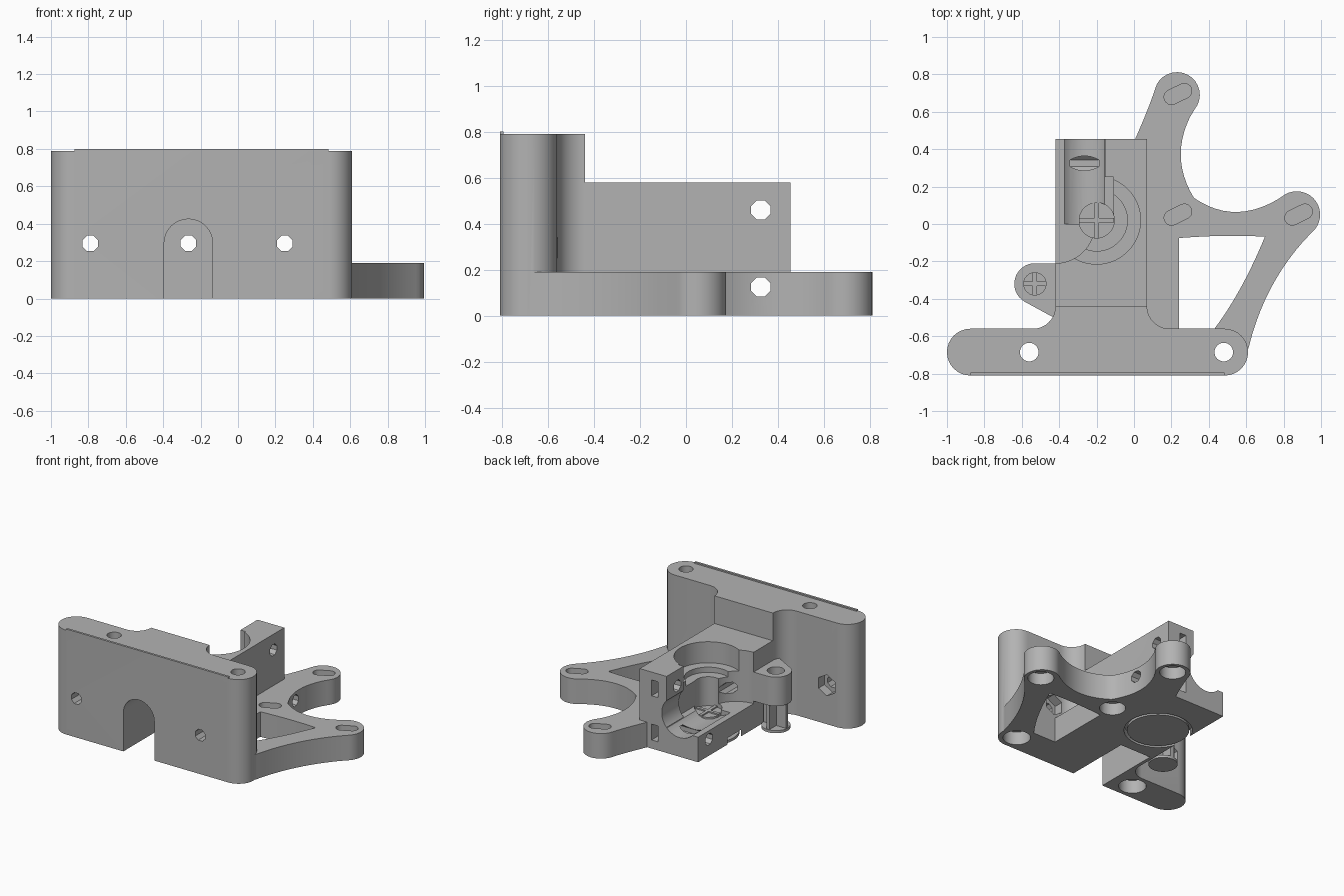
import bpy, bmesh
from math import cos, sin, radians
from mathutils import Matrix, Vector

if "Cube" in bpy.data.objects:
    bpy.data.objects.remove(bpy.data.objects["Cube"], do_unlink=True)

grey = bpy.data.materials.new("plain grey")
grey.use_nodes = True
colour = (0.45, 0.45, 0.45, 1)
grey.diffuse_color = colour
grey.node_tree.nodes["Principled BSDF"].inputs["Base Color"].default_value = colour


def arc(cx, cy, r, a0, a1, n=16):
    return [(cx + r * cos(radians(a0 + (a1 - a0) * i / n)),
             cy + r * sin(radians(a0 + (a1 - a0) * i / n))) for i in range(n + 1)]


def bend(p0, p1, p2, n=12):
    p0, p1, p2 = Vector(p0), Vector(p1), Vector(p2)
    return [tuple(p0 * (1 - t) ** 2 + p1 * 2 * t * (1 - t) + p2 * t * t)
            for t in [i / n for i in range(1, n)]]


def circle(cx, cy, r, n=32):
    return arc(cx, cy, r, 180 / n, 180 / n + 360 - 360 / n, n - 1)


def rect(x0, y0, x1, y1):
    return [(x0, y0), (x1, y0), (x1, y1), (x0, y1)]


def prism(name, outline, lo, hi, axis="z"):
    """Extrude a flat outline along an axis."""
    place = {"z": lambda a, b, h: (a, b, h),
             "y": lambda a, b, h: (a, h, b),
             "x": lambda a, b, h: (h, a, b)}[axis]
    bm = bmesh.new()
    low = [bm.verts.new(place(a, b, lo)) for a, b in outline]
    high = [bm.verts.new(place(a, b, hi)) for a, b in outline]
    bm.faces.new(low)
    bm.faces.new(high)
    for i in range(len(low)):
        j = (i + 1) % len(low)
        bm.faces.new((low[i], low[j], high[j], high[i]))
    bmesh.ops.recalc_face_normals(bm, faces=bm.faces)
    mesh = bpy.data.meshes.new(name)
    bm.to_mesh(mesh)
    bm.free()
    ob = bpy.data.objects.new(name, mesh)
    mesh.materials.append(grey)
    bpy.context.collection.objects.link(ob)
    return ob


def combine(target, tool, operation):
    mod = target.modifiers.new(operation, "BOOLEAN")
    mod.operation, mod.object, mod.solver = operation, tool, "EXACT"
    bpy.context.view_layer.objects.active = target
    bpy.ops.object.modifier_apply(modifier=mod.name)
    bpy.data.objects.remove(tool, do_unlink=True)


def add(*args):
    combine(body, prism("addition", *args), "UNION")


def cut(*args):
    combine(body, prism("cutter", *args), "DIFFERENCE")


# Tall front plate with its filleted neck
plate = (arc(-0.875, -0.685, 0.125, 90, 270) + arc(0.485, -0.685, 0.125, -90, 90)
         + arc(0.19, -0.44, 0.12, 270, 180) + arc(-0.54, -0.44, 0.12, 0, -90))
body = prism("extruder_body", plate, 0, 0.79)

# Drive housing block
add(rect(-0.42, -0.5, 0.07, 0.455), 0, 0.58)

# Flat motor mount with two ears
mount = ([(-0.1, -0.7), (0.59, -0.72)]
         + bend((0.60, -0.72), (0.68, -0.32), (0.95, -0.045))
         + arc(0.87, 0.05, 0.125, -50, 120)
         + bend((0.81, 0.158), (0.55, -0.02), (0.32, 0.14)) + [(0.32, 0.14)]
         + bend((0.32, 0.14), (0.18, 0.37), (0.32, 0.61))
         + arc(0.23, 0.69, 0.122, -40, 165)
         + bend((0.112, 0.72), (0.08, 0.62), (0.0, 0.44)) + [(0.0, 0.44), (-0.1, 0.4)])
add(mount, 0, 0.19)

# Hinge ear on the side
ear = arc(-0.53, -0.32, 0.11, 90, 240) + [(-0.43, -0.5), (-0.3, -0.5), (-0.3, -0.21)]
add(ear, 0.21, 0.43)

# Window in the motor mount
window = ([(0.24, -0.56), (0.24, -0.075)] + bend((0.24, -0.075), (0.5, -0.055), (0.70, -0.068), 6)
          + [(0.70, -0.068)] + bend((0.70, -0.068), (0.58, -0.36), (0.43, -0.56)) + [(0.43, -0.56)])
cut(window, -0.1, 0.3)

# Open bay for the idler, above the floor
cut(rect(-0.6, 0, -0.155, 0.6), 0.19, 0.7)
cut(circle(-0.42, 0.0, 0.21, 48), 0.19, 0.7)
cut(rect(-0.2, 0.05, -0.11, 0.25), 0.19, 0.7)
cut(circle(-0.265, 0.295, 0.15, 40), 0.0, 0.6, "y")

# Stepped bearing bore and the pilot recess underneath
cut(circle(-0.2, 0.02, 0.235, 48), 0.42, 0.7)
cut(circle(-0.2, 0.02, 0.165, 40), 0.38, 0.7)
cut(circle(-0.2, 0.02, 0.095), -0.1, 0.7)
cut(circle(-0.2, 0.02, 0.235, 48), -0.1, 0.05)

# Arched nozzle slot and feed hole
arch = [(-0.395, -0.1), (-0.135, -0.1)] + arc(-0.265, 0.295, 0.13, 0, 180)
cut(arch, -0.9, -0.3, "y")
cut(circle(-0.265, 0.295, 0.045, 8), -0.5, 0.2, "y")

# Plate bolt holes with hexagonal nut traps
for x in (-0.79, 0.25):
    cut(circle(x, 0.295, 0.045, 8), -0.9, -0.4, "y")
    cut(circle(x, 0.295, 0.08, 6), -0.63, -0.5, "y")

# Upright holes with counterbores
for x in (-0.56, 0.48):
    cut(circle(x, -0.685, 0.05, 20), -0.1, 0.9)
    cut(circle(x, -0.685, 0.095), -0.1, 0.1)
cut(circle(-0.53, -0.32, 0.06, 20), 0.1, 0.6)

# Idler screw holes with nut slots at the back
for z in (0.125, 0.46):
    cut(circle(0.325, z, 0.045, 8), -0.6, 0.6, "x")
    cut(rect(-0.085, z - 0.06, -0.03, z + 0.06), 0.26, 0.6, "y")

# Slanted motor screw slots, counterbored from below
tilt = Matrix.Rotation(radians(26), 2)
for x, y in ((0.235, 0.695), (0.235, 0.05), (0.88, 0.05)):
    slot = arc(0.038, 0, 0.04, -90, 90, 10) + arc(-0.038, 0, 0.04, 90, 270, 10)
    cut([tuple(tilt @ Vector(p) + Vector((x, y))) for p in slot], 0.1, 0.3)
    cut(circle(x, y, 0.09), -0.1, 0.09)

# Thin lip along the top of the front face
prism("front_lip", rect(-0.875, -0.81, 0.485, -0.793), 0.785, 0.80)


# Printed supports: a disc carrying a cross of thin ribs
def support(name, x, y, disc_r, rib_r, top):
    prism(name + "_disc", circle(x, y, disc_r, 40), 0, 0.02)
    prism(name + "_rib_long", rect(x - rib_r, y - 0.012, x + rib_r, y + 0.012), 0.01, top)
    prism(name + "_rib_cross", rect(x - 0.012, y - rib_r, x + 0.012, y + rib_r), 0.01, top)


support("bore_support", -0.2, 0.02, 0.215, 0.094, 0.17)
support("ear_support", -0.53, -0.32, 0.1, 0.095, 0.21)
prism("bore_support_cap", circle(-0.2, 0.02, 0.095), 0.14, 0.16)

# Smooth the round walls, keep the edges crisp
bpy.context.view_layer.update()
for ob in bpy.context.scene.objects:
    ob.select_set(ob.type == "MESH")
bpy.context.view_layer.objects.active = body
bpy.ops.object.shade_smooth_by_angle(angle=radians(30))
